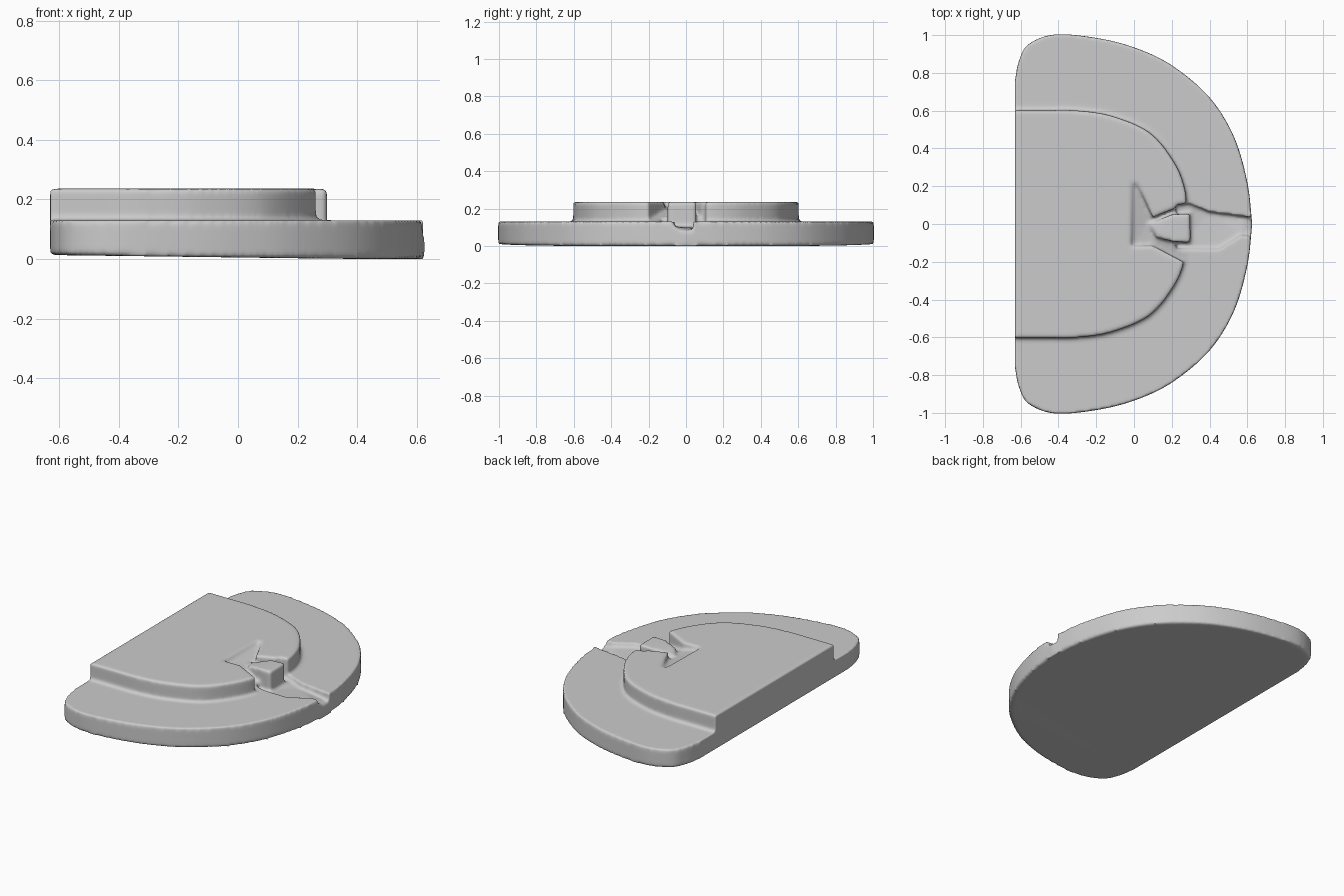
import bpy, bmesh
from mathutils import Vector

if "Cube" in bpy.data.objects:
    bpy.data.objects.remove(bpy.data.objects["Cube"])


def spline(pts, n=8):
    """Smooth open curve through 2D points."""
    p = [Vector(a) for a in pts]
    p = [2 * p[0] - p[1]] + p + [2 * p[-1] - p[-2]]
    out = []
    for i in range(1, len(p) - 2):
        a, b, c, d = p[i - 1:i + 3]
        for k in range(n):
            t = k / n
            q = 0.5 * (2 * b + (c - a) * t + (2 * a - 5 * b + 4 * c - d) * t * t
                       + (3 * b - a - 3 * c + d) * t ** 3)
            out.append((q.x, q.y))
    out.append(tuple(pts[-1]))
    return out


def mirrored(half):
    """Closed outline from the half with y > 0, ending on the x axis."""
    return half + [(x, -y) for x, y in reversed(half[:-1])]


def prism(name, outline, bottom, top):
    """Upright prism; bottom and top are functions of (x, y, index)."""
    bm = bmesh.new()
    lo = [bm.verts.new((x, y, bottom(x, y, i))) for i, (x, y) in enumerate(outline)]
    hi = [bm.verts.new((x, y, top(x, y, i))) for i, (x, y) in enumerate(outline)]
    bm.faces.new(lo)
    bm.faces.new(hi)
    n = len(lo)
    for i in range(n):
        j = (i + 1) % n
        bm.faces.new((lo[i], lo[j], hi[j], hi[i]))
    bmesh.ops.triangulate(bm, faces=bm.faces[:])
    bmesh.ops.recalc_face_normals(bm, faces=bm.faces[:])
    me = bpy.data.meshes.new(name)
    bm.to_mesh(me)
    bm.free()
    ob = bpy.data.objects.new(name, me)
    bpy.context.collection.objects.link(ob)
    return ob


def apply(ob, kind, **settings):
    m = ob.modifiers.new(kind, kind)
    for k, v in settings.items():
        setattr(m, k, v)
    bpy.context.view_layer.objects.active = ob
    bpy.ops.object.modifier_apply(modifier=m.name)


def combine(ob, other, op):
    apply(ob, 'BOOLEAN', object=other, operation=op, solver='EXACT')
    bpy.data.objects.remove(other)


# lower D-shaped slab with a slightly tilted underside
lower = mirrored(spline([(-0.63, 0.76), (-0.61, 0.86), (-0.56, 0.95), (-0.42, 1.003),
                         (-0.2, 0.985), (0, 0.935), (0.2, 0.84), (0.4, 0.67),
                         (0.53, 0.46), (0.6, 0.22), (0.626, 0)]))
slab = prism("stepped_slab", lower,
             lambda x, y, i: max(0, 0.013 * (0.4 - x)), lambda x, y, i: 0.13)

# upper step
upper = mirrored(spline([(-0.63, 0.602), (-0.45, 0.602), (-0.3, 0.6), (-0.12, 0.572),
                         (0.08, 0.485), (0.21, 0.33), (0.27, 0.18), (0.283, 0)]))
combine(slab, prism("upper_step", upper, lambda x, y, i: 0.05,
                    lambda x, y, i: 0.236), 'UNION')

# hollow in the upper step
hollow = [(-0.015, -0.12), (0.1, -0.115), (0.26, -0.2), (0.34, -0.18),
          (0.34, 0.1), (0.285, 0.11), (0.1, 0.035), (0.02, 0.21), (-0.01, 0.22)]
floor = [0.215, 0.19, 0.135, 0.131, 0.131, 0.131, 0.185, 0.225, 0.225]
combine(slab, prism("upper_hollow", hollow, lambda x, y, i: floor[i],
                    lambda x, y, i: 0.4), 'DIFFERENCE')

# leaf-shaped hollow and rim notch in the lower slab
leaf = [(0.22, 0.1), (0.29, 0.11), (0.4, 0.065), (0.59, 0.04), (0.66, 0.03),
        (0.66, -0.005), (0.66, -0.07), (0.57, -0.06), (0.45, -0.135), (0.22, -0.13)]
depth = [0.115, 0.105, 0.095, 0.085, 0.07, 0.07, 0.115, 0.105, 0.105, 0.11]
combine(slab, prism("lower_hollow", leaf, lambda x, y, i: depth[i],
                    lambda x, y, i: 0.4), 'DIFFERENCE')

# tongue block standing in the hollow
tongue = [(0.08, 0.0), (0.2, 0.05), (0.297, 0.055), (0.299, -0.1),
          (0.2, -0.092), (0.12, -0.07)]
height = [0.2, 0.232, 0.236, 0.236, 0.232, 0.215]
combine(slab, prism("tongue", tongue, lambda x, y, i: 0.05,
                    lambda x, y, i: height[i]), 'UNION')

# soften all edges like a worn cast
apply(slab, 'REMESH', mode='VOXEL', voxel_size=0.01)
apply(slab, 'SMOOTH', factor=0.5, iterations=7)
for p in slab.data.polygons:
    p.use_smooth = True
